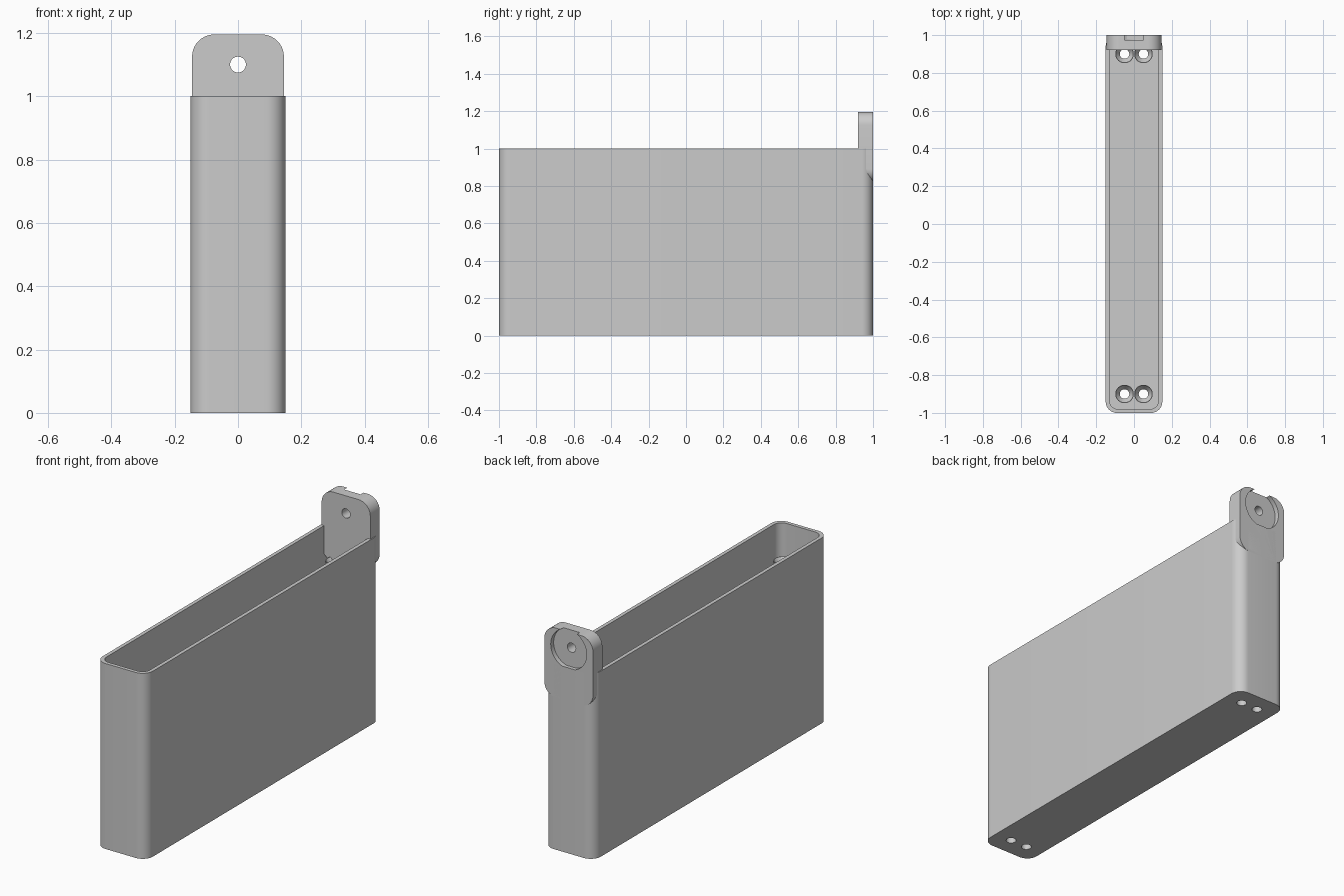
import bpy
import bmesh
from math import cos, sin, pi
from mathutils import Matrix

cube = bpy.data.objects.get("Cube")
if cube:
    bpy.data.objects.remove(cube, do_unlink=True)

grey = bpy.data.materials.new("plain grey")
grey.use_nodes = True
grey.diffuse_color = (0.6, 0.6, 0.6, 1)
grey.node_tree.nodes["Principled BSDF"].inputs["Base Color"].default_value = (0.6, 0.6, 0.6, 1)


def finish(name, bm):
    bmesh.ops.recalc_face_normals(bm, faces=bm.faces)
    mesh = bpy.data.meshes.new(name)
    bm.to_mesh(mesh)
    bm.free()
    mesh.materials.append(grey)
    obj = bpy.data.objects.new(name, mesh)
    bpy.context.collection.objects.link(obj)
    return obj


def rounded_rect(half_w, half_h, r, steps=10):
    pts = []
    for i, (sx, sy) in enumerate([(1, 1), (-1, 1), (-1, -1), (1, -1)]):
        for k in range(steps + 1):
            a = (i + k / steps) * pi / 2
            pts.append((sx * (half_w - r) + r * cos(a), sy * (half_h - r) + r * sin(a)))
    return pts


def circle(r, steps=48):
    return [(r * cos(2 * pi * k / steps), r * sin(2 * pi * k / steps)) for k in range(steps)]


def prism(name, outline, depth, place):
    """Extrude an outline upward from the local origin, then place it."""
    bm = bmesh.new()
    face = bm.faces.new([bm.verts.new((x, y, 0)) for x, y in outline])
    out = bmesh.ops.extrude_face_region(bm, geom=[face])
    top = [v for v in out["geom"] if isinstance(v, bmesh.types.BMVert)]
    bmesh.ops.translate(bm, verts=top, vec=(0, 0, depth))
    bm.transform(place)
    return finish(name, bm)


def lathe(name, profile, place, steps=48):
    """Spin a closed (radius, height) loop round the z axis."""
    bm = bmesh.new()
    verts = [bm.verts.new((r, 0, z)) for r, z in profile]
    edges = [bm.edges.new((verts[i - 1], verts[i])) for i in range(len(verts))]
    bmesh.ops.spin(bm, geom=verts + edges, cent=(0, 0, 0), axis=(0, 0, 1),
                   angle=2 * pi, steps=steps, use_merge=True)
    bmesh.ops.remove_doubles(bm, verts=bm.verts, dist=1e-5)
    bm.transform(place)
    return finish(name, bm)


def cut(obj, cutter):
    mod = obj.modifiers.new("cut", 'BOOLEAN')
    mod.operation, mod.solver, mod.object = 'DIFFERENCE', 'EXACT', cutter
    bpy.context.view_layer.update()
    shape = obj.evaluated_get(bpy.context.evaluated_depsgraph_get())
    mesh = bpy.data.meshes.new_from_object(shape)
    obj.modifiers.clear()
    obj.data = mesh
    bpy.data.objects.remove(cutter, do_unlink=True)


def at(x, y, z):
    return Matrix.Translation((x, y, z))


def facing_back(y, z):
    """Local z becomes world -y, so outlines stand upright."""
    return at(0, y, z) @ Matrix.Rotation(pi / 2, 4, 'X')


WALL, FLOOR, BORE = 0.02, 0.02, 0.025
parts = []

# Tall narrow bin with rounded corners
bin_body = prism("bin_body", rounded_rect(0.15, 1, 0.06), 1, at(0, 0, 0))
cut(bin_body, prism("cavity", rounded_rect(0.15 - WALL, 1 - WALL, 0.045), 1.2, at(0, 0, FLOOR)))
parts.append(bin_body)

# Countersunk screw posts, with holes through the floor
post_top = 0.84
profile = [(BORE, FLOOR), (BORE, post_top - 0.03), (0.046, post_top),
           (0.049, post_top), (0.049, FLOOR)]
for y, end in ((-0.9, "front"), (0.9, "back")):
    for x, side in ((-0.05, "right"), (0.05, "left")):
        cut(bin_body, prism("drill", circle(BORE), 0.2, at(x, y, -0.1)))
        parts.append(lathe(f"{end}_{side}_screw_post", profile, at(x, y, 0)))

# Hanging tab with a screw hole and a round recess open at the top
low, high, hole_z = 0.82, 1.195, 1.1
tab = prism("hanging_tab", rounded_rect(0.145, (high - low) / 2, 0.07), 0.08,
            facing_back(1, (low + high) / 2))
cut(tab, prism("recess", circle(0.107, 64), 0.125, facing_back(1.1, hole_z)))
cut(tab, prism("drill", circle(BORE), 0.4, facing_back(1.2, hole_z)))
parts.append(tab)

# Smooth the curves, keep the corners sharp
bpy.ops.object.select_all(action='DESELECT')
for part in parts:
    part.select_set(True)
bpy.context.view_layer.objects.active = bin_body
bpy.ops.object.shade_smooth_by_angle(angle=pi / 6)
